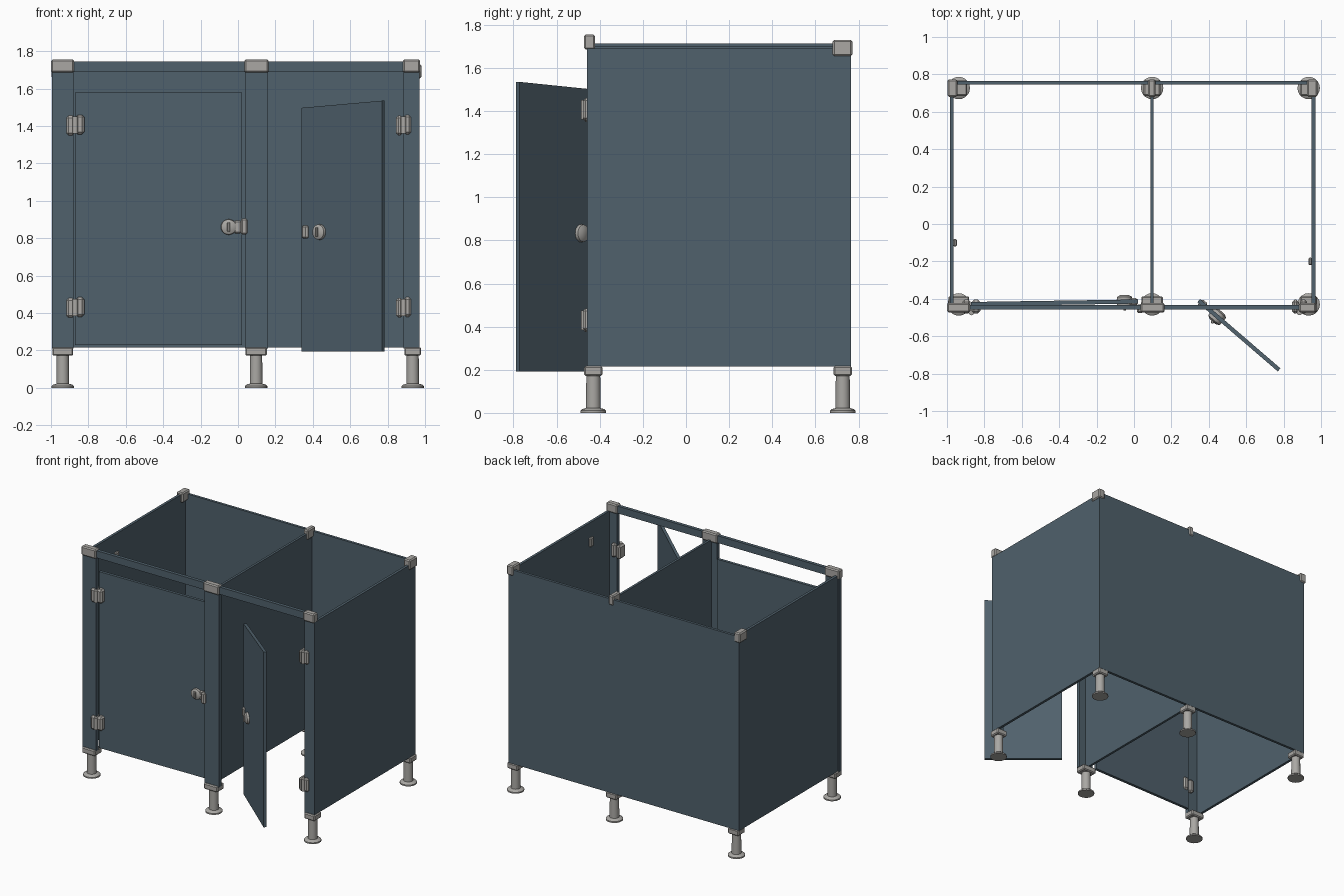
import bpy, bmesh, math
from mathutils import Matrix, Vector

if "Cube" in bpy.data.objects:
    bpy.data.objects.remove(bpy.data.objects["Cube"])


def material(name, rgb):
    m = bpy.data.materials.new(name)
    m.diffuse_color = (*rgb, 1)
    m.use_nodes = True
    m.node_tree.nodes["Principled BSDF"].inputs["Base Color"].default_value = m.diffuse_color
    return m


PANEL = material("slate blue panel", (0.080, 0.120, 0.150))
METAL = material("satin grey metal", (0.40, 0.39, 0.37))


def finish(name, bm, mat, matrix=None, smooth=False):
    bmesh.ops.recalc_face_normals(bm, faces=bm.faces)
    me = bpy.data.meshes.new(name)
    bm.to_mesh(me)
    bm.free()
    me.materials.append(mat)
    ob = bpy.data.objects.new(name, me)
    bpy.context.collection.objects.link(ob)
    if matrix:
        ob.matrix_world = matrix
    if smooth:
        bpy.context.view_layer.objects.active = ob
        ob.select_set(True)
        bpy.ops.object.shade_smooth_by_angle(angle=math.radians(35))
        ob.select_set(False)
    return ob


def box(name, xs, ys, zs, mat=PANEL, bevel=0.0, matrix=None):
    bm = bmesh.new()
    bmesh.ops.create_cube(bm, size=1)
    for v in bm.verts:
        v.co = Vector([(r[0] + r[1]) / 2 + c * (r[1] - r[0])
                       for c, r in zip(v.co, (xs, ys, zs))])
    if bevel:
        bmesh.ops.bevel(bm, geom=bm.edges[:], offset=bevel, segments=1,
                        affect='EDGES', profile=0.5)
    return finish(name, bm, mat, matrix)


def lathe(name, profile, matrix, steps=20):
    bm = bmesh.new()
    verts = [bm.verts.new((r, 0, z)) for r, z in profile]
    edges = [bm.edges.new(p) for p in zip(verts, verts[1:])]
    bmesh.ops.spin(bm, geom=verts + edges, cent=(0, 0, 0), axis=(0, 0, 1),
                   angle=2 * math.pi, steps=steps)
    bmesh.ops.remove_doubles(bm, verts=bm.verts, dist=1e-5)
    return finish(name, bm, METAL, matrix, smooth=True)


# Wall panels and divider
box("left_wall", (-0.985, -0.965), (-0.45, 0.765), (0.215, 1.712))
box("right_wall", (0.95, 0.97), (-0.45, 0.765), (0.215, 1.69))
box("divider", (0.087, 0.105), (-0.45, 0.755), (0.215, 1.70))
box("back_wall", (-0.985, 0.97), (0.745, 0.765), (0.215, 1.70))

# Front pilasters with top caps and the header rail
for side, x0, x1 in (("left", -0.995, -0.88), ("middle", 0.038, 0.16),
                     ("right", 0.885, 0.97)):
    box(side + "_pilaster", (x0, x1), (-0.46, -0.43), (0.21, 1.70))
    box(side + "_front_cap", (x0 - 0.004, x1 + 0.004), (-0.473, -0.422),
        (1.685, 1.755), METAL, 0.008)
box("header_rail", (-0.99, 0.965), (-0.458, -0.432), (1.69, 1.745))

# Top brackets along the back wall
for side, x0, x1 in (("left", -0.998, -0.945), ("middle", 0.076, 0.116),
                     ("right", 0.925, 0.98)):
    box(side + "_back_bracket", (x0, x1), (0.68, 0.772), (1.655, 1.73),
        METAL, 0.008)

# Feet: disc, shaft and socket
foot = [(0, 0), (0.06, 0), (0.06, 0.01), (0.05, 0.018), (0.034, 0.022),
        (0.032, 0.19), (0, 0.19)]
for side, x, w in (("left", -0.937, 0.056), ("middle", 0.097, 0.058),
                   ("right", 0.934, 0.045)):
    for row, y in (("front", -0.43), ("back", 0.727)):
        lathe(f"{row}_{side}_foot", foot, Matrix.Translation((x, y, 0)))
        hw = w if row == "front" else 0.045
        box(f"{row}_{side}_socket", (x - hw, x + hw), (y - 0.042, y + 0.043),
            (0.172, 0.217), METAL, 0.007)


# Hinges: a leaf either side of a barrel, top and bottom
def hinges(side, x, w):
    for level, z in (("upper", 1.405), ("lower", 0.43)):
        name = f"{side}_{level}_hinge"
        box(name + "_outer_leaf", (x - w, x - 0.004), (-0.478, -0.405),
            (z - 0.055, z + 0.05), METAL, 0.012)
        box(name + "_inner_leaf", (x + 0.002, x + w), (-0.478, -0.405),
            (z - 0.05, z + 0.055), METAL, 0.012)
        lathe(name + "_barrel",
              [(0, -0.045), (0.014, -0.045), (0.014, 0.045), (0, 0.045)],
              Matrix.Translation((x, -0.474, z)), 12)


hinges("left", -0.87, 0.048)
hinges("right", 0.885, 0.04)

# Doors in their own frames (x along the door, y inwards)
knob = [(0, -0.036), (0.022, -0.036), (0.04, -0.026), (0.042, -0.012),
        (0.042, 0.012), (0.04, 0.026), (0.022, 0.036), (0, 0.036)]


def latch(name, frame, x, z, grip_x):
    lathe(name + "_knob", knob,
          frame @ Matrix.Translation((x, 0, z)) @ Matrix.Rotation(math.pi / 2, 4, 'X'))
    box(name + "_thumb_turn", (x - 0.008, x + 0.008), (-0.046, -0.03),
        (z - 0.025, z + 0.025), METAL, 0.003, frame)
    box(name + "_bolt", (grip_x - 0.02, grip_x + 0.02), (-0.024, 0.02),
        (z - 0.035, z + 0.035), METAL, 0.008, frame)


closed = Matrix.Translation((-0.872, -0.428, 0)) @ Matrix.Rotation(0.015, 4, 'Z')
box("closed_door", (0, 0.894), (-0.011, 0.011), (0.23, 1.58), matrix=closed)
latch("closed_door", closed, 0.822, 0.86, 0.87)
box("closed_door_keeper", (0.015, 0.05), (-0.475, -0.43), (0.82, 0.905),
    METAL, 0.008)

ajar = Matrix.Translation((0.346, -0.41, 0)) @ Matrix.Rotation(-math.atan2(0.37, 0.43), 4, 'Z')
door = box("open_door", (0, 0.567), (-0.011, 0.011), (0.193, 1.535), matrix=ajar)
for v in door.data.vertices:  # top edge drops towards the latch
    if v.co.z > 1 and v.co.x < 0.1:
        v.co.z = 1.497
latch("open_door", ajar, 0.13, 0.833, 0.03)

# Coat hooks inside the side walls
for side, x, y, d in (("left", -0.967, -0.1, 1), ("right", 0.952, -0.2, -1)):
    xs = sorted((x, x + d * 0.02))
    box(side + "_coat_hook", xs, (y - 0.02, y + 0.02), (1.51, 1.58), METAL, 0.006)
